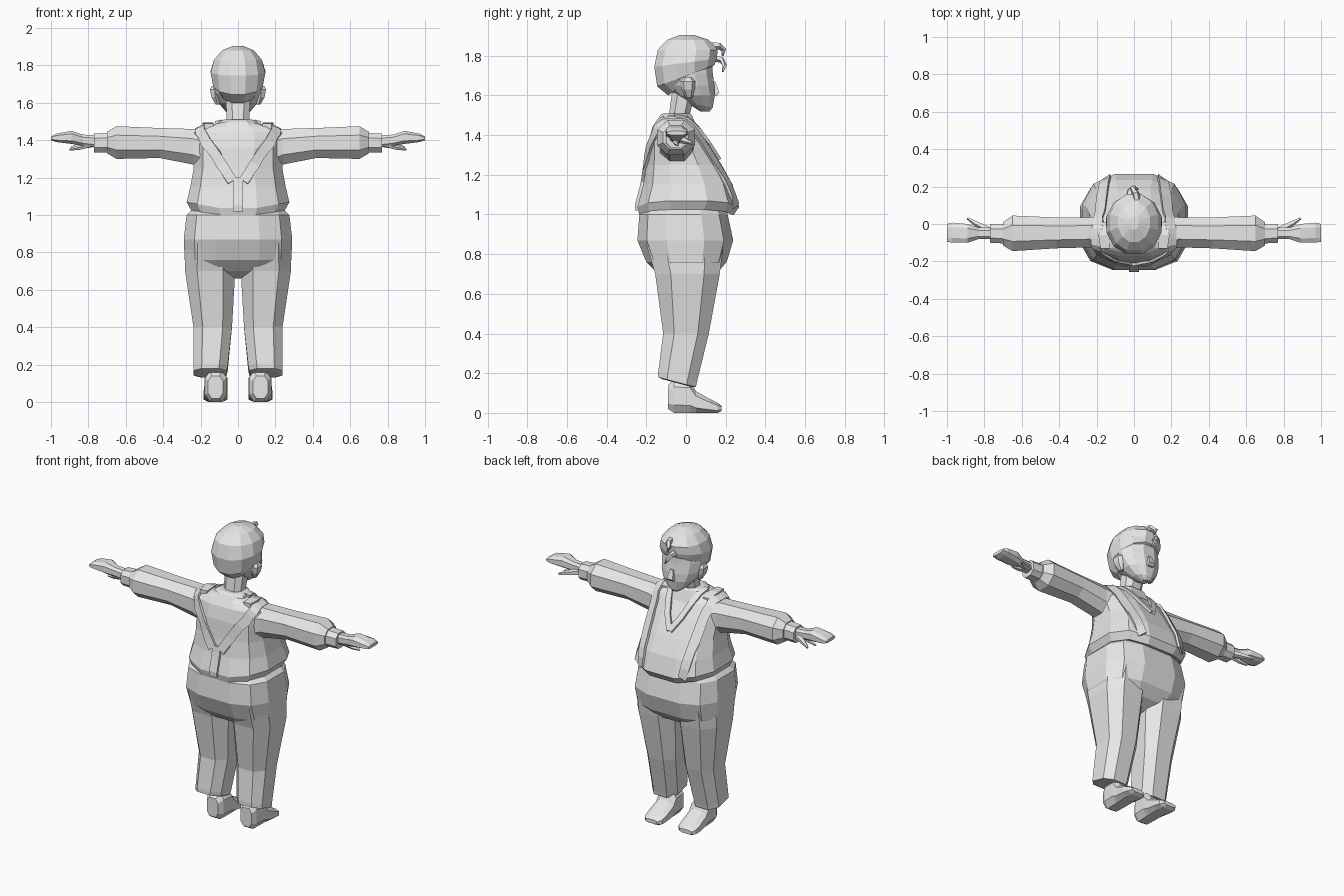
import bpy, bmesh, math
from mathutils import Vector
from mathutils.bvhtree import BVHTree

cube = bpy.data.objects.get("Cube")
if cube:
    bpy.data.objects.remove(cube, do_unlink=True)

grey = bpy.data.materials.new("plain_grey")
grey.use_nodes = True
grey.diffuse_color = (0.8, 0.8, 0.8, 1)
grey.node_tree.nodes["Principled BSDF"].inputs["Base Color"].default_value = (0.8, 0.8, 0.8, 1)


def make(name, bm, mirror=False):
    bmesh.ops.recalc_face_normals(bm, faces=bm.faces)
    me = bpy.data.meshes.new(name)
    bm.to_mesh(me)
    bm.free()
    me.materials.append(grey)
    ob = bpy.data.objects.new(name, me)
    bpy.context.collection.objects.link(ob)
    if mirror:
        ob.modifiers.new("mirror", "MIRROR").use_mirror_merge = False
    return ob


def skin(bm, rings):
    """Join rings of points with quads and cap both ends."""
    vs = [[bm.verts.new(p) for p in r] for r in rings]
    n = len(vs[0])
    for r0, r1 in zip(vs, vs[1:]):
        for i in range(n):
            j = (i + 1) % n
            bm.faces.new((r0[i], r0[j], r1[j], r1[i]))
    bm.faces.new(vs[0])
    bm.faces.new(vs[-1])


def loft(name, axis, rows, n=8, power=0.8, mirror=False):
    """Rows: position on axis, low/high of the two other axes, optional tilt along the last."""
    bm = bmesh.new()
    rings = []
    for pos, a0, a1, b0, b1, *tilt in rows:
        t = tilt[0] if tilt else 0
        ring = []
        for i in range(n):
            w = 2 * math.pi * (i + 0.5) / n
            k = math.cos(math.pi / n)
            c, s = math.cos(w) / k, math.sin(w) / k
            c = math.copysign(abs(c) ** power, c)
            s = math.copysign(abs(s) ** power, s)
            a = (a0 + a1) / 2 + c * (a1 - a0) / 2
            b = (b0 + b1) / 2 + s * (b1 - b0) / 2
            p = pos + t * s
            ring.append({"x": (p, a, b), "y": (a, p, b), "z": (a, b, p)}[axis])
        rings.append(ring)
    skin(bm, rings)
    return make(name, bm, mirror)


def tube(name, path, radii, mirror=False, n=5):
    """Tapered tube along a short path."""
    bm = bmesh.new()
    pts = [Vector(p) for p in path]
    rings = []
    for i, (p, r) in enumerate(zip(pts, radii)):
        d = (pts[min(i + 1, len(pts) - 1)] - pts[max(i - 1, 0)]).normalized()
        u = d.cross(Vector((0.2, 0.1, 1))).normalized()
        v = d.cross(u)
        rings.append([p + r * (u * math.cos(w) + v * math.sin(w))
                      for w in (2 * math.pi * k / n for k in range(n))])
    skin(bm, rings)
    return make(name, bm, mirror)


# Waistcoat body, its lower rim dipping to a point front and back
torso = loft("waistcoat", "z", [
    (1.05, -.22, .22, -.20, .19), (1.03, -.25, .25, -.235, .24),
    (1.07, -.275, .275, -.245, .268), (1.15, -.255, .255, -.215, .235),
    (1.25, -.237, .237, -.20, .18), (1.36, -.235, .235, -.19, .11),
    (1.44, -.235, .235, -.17, .05), (1.47, -.19, .19, -.15, .02),
    (1.50, -.07, .07, -.13, .0)], n=12, power=0.75)
for v in torso.data.vertices:
    if v.co.z < 1.08:
        v.co.z -= 0.05 * (1 - abs(v.co.x) / 0.28)
surface = BVHTree.FromPolygons([v.co.copy() for v in torso.data.vertices],
                               [tuple(p.vertices) for p in torso.data.polygons])


def band(name, path, width, thick=0.015, mirror=True):
    """Raised ribbon laid over the waistcoat surface."""
    pts = [Vector(p) for p in path]
    fine = [a.lerp(b, k / 3) for a, b in zip(pts, pts[1:]) for k in range(3)] + [pts[-1]]
    rings, bm = [], bmesh.new()
    for i, p in enumerate(fine):
        d = fine[min(i + 1, len(fine) - 1)] - fine[max(i - 1, 0)]
        co, no, _, _ = surface.find_nearest(p)
        side = d.cross(no).normalized() * width / 2
        low, high = [], []
        for q in (co - side, co + side):
            c, m, _, _ = surface.find_nearest(q)
            low.append(c - m * 0.01)
            high.append(c + m * thick)
        rings.append([low[0], high[0], high[1], low[1]])
    skin(bm, rings)
    return make(name, bm, mirror)


band("shoulder_strap", [(.03, -.21, 1.18), (.12, -.20, 1.32), (.20, -.16, 1.43),
                        (.20, -.08, 1.47), (.19, .0, 1.46), (.18, .08, 1.38),
                        (.165, .19, 1.2), (.15, .26, 1.05)], 0.055)
band("back_strap", [(0, -.21, 1.2), (0, -.235, 1.1), (0, -.25, 1.02)], 0.055, mirror=False)
band("neckline_edge", [(.10, -.06, 1.48), (.09, .02, 1.46), (.05, .11, 1.36), (0, .16, 1.28)], 0.035)

# Shirt collar around the neck
loft("collar", "z", [(1.45, -.13, .13, -.15, .06, -.02), (1.50, -.10, .10, -.13, .03, .0),
                     (1.51, -.075, .075, -.11, .02, .0)], n=8)
loft("collar_point", "y", [(-.13, .13, .18, 1.45, 1.49), (-.06, .13, .19, 1.45, 1.495),
                           (.01, .13, .17, 1.44, 1.475)], n=4, mirror=True)

# Sleeves, cuffs and hands
loft("sleeve", "x", [(.16, -.14, .05, 1.23, 1.45), (.24, -.125, .035, 1.27, 1.46),
                     (.42, -.13, .035, 1.305, 1.465), (.65, -.145, .045, 1.30, 1.475),
                     (.70, -.115, .01, 1.33, 1.445)], n=8, power=0.9, mirror=True)
loft("cuff", "x", [(.68, -.105, .0, 1.335, 1.44), (.77, -.10, .0, 1.335, 1.435)], mirror=True)
loft("hand", "x", [(.75, -.08, -.02, 1.36, 1.425), (.83, -.08, -.02, 1.37, 1.43),
                   (.89, -.10, .0, 1.38, 1.45), (.97, -.10, .007, 1.39, 1.435),
                   (1.0, -.095, .0, 1.40, 1.42)], n=8, power=0.7, mirror=True)
tube("thumb", [(.78, -.03, 1.38), (.84, .0, 1.37), (.89, .03, 1.36)], [.02, .016, .007], True)
tube("bent_finger", [(.79, -.06, 1.38), (.85, -.05, 1.36), (.90, -.04, 1.35)], [.018, .013, .006], True)

# Trousers: seat and legs
loft("trouser_seat", "z", [
    (1.05, -.22, .22, -.19, .19), (1.0, -.275, .275, -.235, .21),
    (.87, -.29, .29, -.245, .238), (.76, -.285, .285, -.20, .205),
    (.70, -.25, .25, -.14, .15), (.66, -.10, .10, -.07, .07)], n=12, power=0.7)
loft("trouser_leg", "z", [
    (.85, .02, .28, -.20, .19), (.70, .015, .283, -.155, .17), (.40, .032, .238, -.115, .115),
    (.18, .055, .238, -.14, .055, -.025), (.155, .06, .238, -.14, .05, -.025),
    (.15, .07, .22, -.12, .03, -.02)], n=8, power=0.75, mirror=True)

# Shoes
loft("shoe", "y", [
    (-.09, .08, .16, .02, .14), (-.06, .06, .175, .0, .17), (.02, .055, .18, .0, .165),
    (.05, .055, .18, .0, .11), (.12, .055, .185, .0, .07), (.16, .06, .18, .0, .05),
    (.18, .08, .165, .01, .035)], n=8, power=0.7, mirror=True)

# Neck and head
loft("neck", "z", [(1.44, -.08, .08, -.13, .03), (1.51, -.06, .06, -.085, .02),
                   (1.62, -.065, .065, -.07, .05)])
loft("head", "z", [
    (1.52, -.02, .02, .07, .12, .0), (1.55, -.06, .06, .01, .135, -.01),
    (1.60, -.105, .105, -.05, .145), (1.65, -.125, .125, -.10, .143),
    (1.71, -.132, .132, -.13, .135), (1.80, -.12, .12, -.12, .13)], n=12, power=0.9)
loft("nose", "z", [(1.60, -.02, .02, .11, .155), (1.615, -.022, .022, .11, .168),
                   (1.67, -.01, .01, .11, .148)], n=4)
loft("ear", "z", [(1.59, .10, .12, .0, .03), (1.63, .10, .142, -.02, .04),
                  (1.67, .10, .15, -.025, .045), (1.69, .11, .14, -.01, .03)], n=6, mirror=True)

# Hair cap, low at the nape and higher over the brow
loft("hair", "z", [
    (1.67, -.10, .10, -.09, .12, .07), (1.70, -.132, .132, -.145, .145, .055),
    (1.765, -.146, .146, -.16, .155, .02), (1.83, -.128, .128, -.142, .16),
    (1.88, -.085, .085, -.095, .115), (1.905, -.025, .025, -.03, .04)], n=12, power=0.95)
tube("hair_curl_upper", [(.02, .11, 1.85), (.01, .165, 1.85), (-.01, .19, 1.83), (0, .185, 1.80)],
     [.02, .018, .014, .006])
tube("hair_curl_lower", [(-.03, .13, 1.79), (-.02, .18, 1.78), (0, .195, 1.75), (.02, .185, 1.72)],
     [.02, .016, .012, .005])
